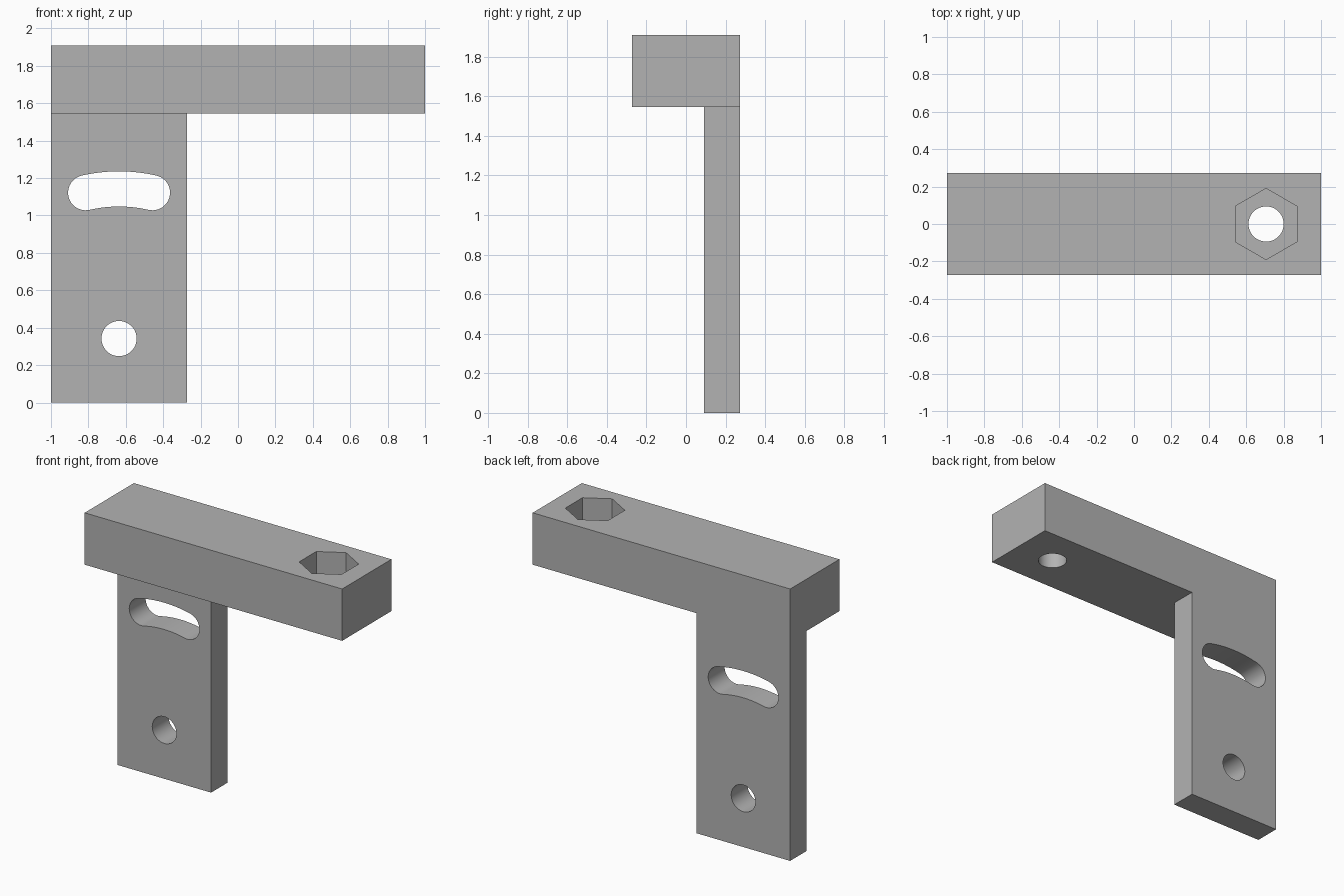
import bpy
import bmesh
from math import sin, cos, pi, radians
from mathutils import Vector

default = bpy.data.objects.get("Cube")
if default:
    bpy.data.objects.remove(default, do_unlink=True)

# Plain grey for the whole part
grey = bpy.data.materials.new("plain_grey")
grey.use_nodes = True
colour = (0.45, 0.45, 0.45, 1)
grey.diffuse_color = colour
grey.node_tree.nodes["Principled BSDF"].inputs["Base Color"].default_value = colour


def prism(name, points, offset):
    """Extrude a closed loop of 3D points along an offset."""
    bm = bmesh.new()
    face = bm.faces.new([bm.verts.new(p) for p in points])
    new = bmesh.ops.extrude_face_region(bm, geom=[face])["geom"]
    verts = [v for v in new if isinstance(v, bmesh.types.BMVert)]
    bmesh.ops.translate(bm, verts=verts, vec=Vector(offset))
    bmesh.ops.recalc_face_normals(bm, faces=bm.faces)
    mesh = bpy.data.meshes.new(name)
    bm.to_mesh(mesh)
    bm.free()
    mesh.materials.append(grey)
    obj = bpy.data.objects.new(name, mesh)
    bpy.context.collection.objects.link(obj)
    return obj


def box(name, x0, x1, y0, y1, z0, z1):
    base = [(x0, y0, z0), (x1, y0, z0), (x1, y1, z0), (x0, y1, z0)]
    return prism(name, base, (0, 0, z1 - z0))


def arc(cx, cy, r, start, end, steps):
    angles = [start + (end - start) * i / steps for i in range(steps + 1)]
    return [(cx + r * cos(a), cy + r * sin(a)) for a in angles]


def combine(target, tool, operation):
    """Apply a boolean and discard the tool."""
    tool.hide_render = True
    mod = target.modifiers.new(operation, "BOOLEAN")
    mod.operation = operation
    mod.solver = "EXACT"
    mod.object = tool
    bpy.context.view_layer.objects.active = target
    bpy.ops.object.modifier_apply(modifier=mod.name)
    bpy.data.objects.remove(tool, do_unlink=True)


# Horizontal arm with a flush vertical plate
half_depth, plate_front = 0.273, 0.091
arm_bottom, top = 1.545, 1.909
bracket = box("bracket", -1, 1, -half_depth, half_depth, arm_bottom, top)
plate = box("plate", -1, -0.273, plate_front, half_depth, 0, arm_bottom)
combine(bracket, plate, "UNION")

# Pivot hole and curved slot, concentric about the pivot
px, pz, hole_r = -0.636, 0.342, 0.094
swing, sweep = 0.8, radians(12.9)
left, right = pi / 2 + sweep, pi / 2 - sweep


def slot_end(a):
    return px + swing * cos(a), pz + swing * sin(a)


pivot = arc(px, pz, hole_r, 0, 2 * pi, 48)[:-1]
slot = (arc(px, pz, swing + hole_r, right, left, 16)
        + arc(*slot_end(left), hole_r, left, left + pi, 24)[1:]
        + arc(px, pz, swing - hole_r, left, right, 16)[1:]
        + arc(*slot_end(right), hole_r, right + pi, right + 2 * pi, 24)[1:-1])
for name, outline in (("pivot_cutter", pivot), ("slot_cutter", slot)):
    cutter = prism(name, [(x, 0, z) for x, z in outline], (0, 0.5, 0))
    combine(bracket, cutter, "DIFFERENCE")

# Bolt hole through the arm with a hexagonal nut pocket above
bolt_x, pocket_floor = 0.706, 1.727
bolt = arc(bolt_x, 0, hole_r, 0, 2 * pi, 48)[:-1]
nut = arc(bolt_x, 0, 0.19, pi / 2, pi / 2 + 2 * pi, 6)[:-1]
for name, outline, z in (("nut_cutter", nut, pocket_floor),
                         ("bolt_cutter", bolt, arm_bottom - 0.1)):
    cutter = prism(name, [(x, y, z) for x, y in outline], (0, 0, 0.6))
    combine(bracket, cutter, "DIFFERENCE")

# Smooth hole walls, crisp edges elsewhere
bpy.ops.object.select_all(action="DESELECT")
bracket.select_set(True)
bpy.context.view_layer.objects.active = bracket
bpy.ops.object.shade_smooth_by_angle(angle=radians(30))
